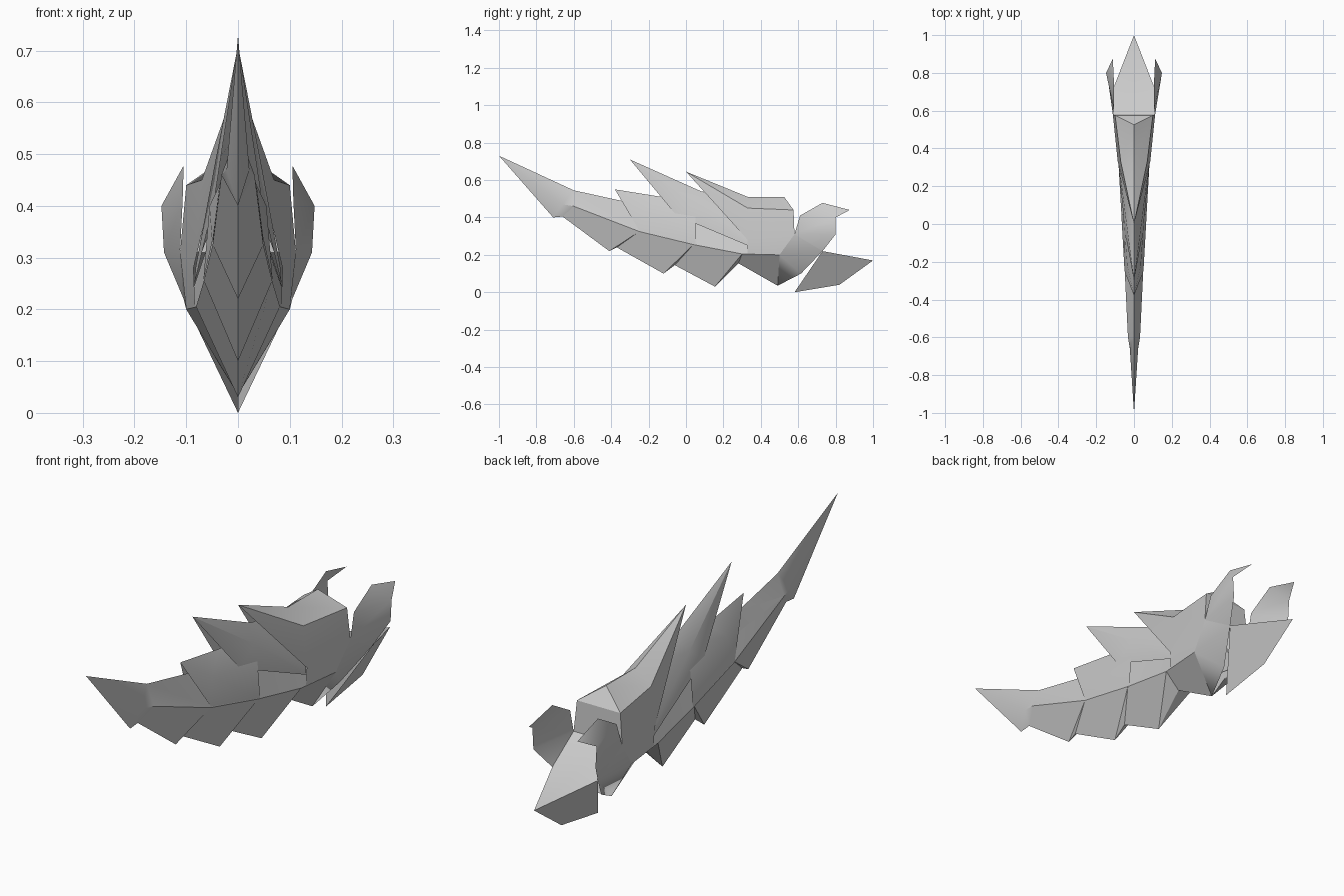
import bpy, bmesh, math

if "Cube" in bpy.data.objects:
    bpy.data.objects.remove(bpy.data.objects["Cube"])


def build(name, faces):
    """Mesh from right-hand faces plus their mirror image across x = 0."""
    bm = bmesh.new()
    for f in faces:
        for side in (1, -1):
            pts = []
            for x, y, z in f:
                p = (x * side, y, z)
                if p not in pts:
                    pts.append(p)
            if len(pts) > 2:
                bm.faces.new([bm.verts.new(p) for p in pts[::side]])
    bmesh.ops.remove_doubles(bm, verts=bm.verts, dist=0.0005)
    bmesh.ops.recalc_face_normals(bm, faces=bm.faces)
    me = bpy.data.meshes.new(name)
    bm.to_mesh(me)
    bm.free()
    me.shade_smooth()
    me.set_sharp_from_angle(angle=math.radians(28))
    ob = bpy.data.objects.new(name, me)
    bpy.context.collection.objects.link(ob)
    return ob


def loft(*rows):
    """Quads between successive rows of points."""
    return [(a[i], a[i + 1], b[i + 1], b[i])
            for a, b in zip(rows, rows[1:]) for i in range(len(a) - 1)]


# shared side ridge, tail to chest
ridge = [(.032, -.60, .46), (.049, -.25, .325), (.066, .04, .255),
         (.081, .30, .205), (.10, .50, .20)]

# inner core: ridge closed over by a low roof
roof = [(0, -.60, .54), (0, -.25, .47), (0, .04, .46), (0, .30, .48), (0, .50, .50)]
build("core_body", loft(roof, ridge))

# tail blade
tip = (0, -1.0, .73)
top, mid, low = (0, -.60, .545), ridge[0], (0, -.71, .40)
build("tail_blade", [
    (tip, top, (.022, -.66, .47)), (tip, (.022, -.66, .47), low),
    (top, mid, (.022, -.66, .47)), ((.022, -.66, .47), mid, (0, -.66, .405), low),
    (top, (0, -.35, .49), (.049, -.25, .33), mid)])

# keel scales: points along the underside
keels = [((0, -.66, .405), (0, -.41, .22)), ((0, -.37, .24), (0, -.12, .10)),
         ((0, -.06, .145), (0, .155, .03)), ((0, .28, .155), (0, .49, .035))]
for i, (start, point) in enumerate(keels):
    a, b = ridge[i], ridge[i + 1]
    faces = loft([a, b], [start, point])
    if i < 3:
        faces.append((b, point, keels[i + 1][0]))
    build(f"keel_scale_{i + 1}", faces)

# back spikes: centred pointed shells that widen forward
spikes = {
    "rear_spike": ((0, -.38, .55),
                   [(0, -.13, .51), (.036, -.22, .44), (.05, -.25, .33)],
                   [(0, .10, .50), (.055, .05, .40), (.067, .05, .255)]),
    "middle_spike": ((0, -.30, .71),
                     [(0, .08, .54), (.045, .04, .48), (.046, -.05, .41), ],
                     [(0, .33, .49), (.082, .33, .28), (.084, .33, .25)]),
}
for name, (t, r1, r2) in spikes.items():
    build(name, loft([t] * 3, r1, r2))

# hood with pointed back and sloping front
hood_tip = (0, 0, .645)
h1 = [(0, .33, .51), (.07, .33, .45), (.086, .33, .28), (.083, .33, .205)]
h2 = [(0, .525, .51), (.10, .575, .44), (.112, .58, .31), ridge[4]]
build("hood", loft([hood_tip] * 3, h1[:3]) + loft(h1, h2))

# front wall, sloping snout deck and snout keel
corner, nose = (.105, .73, .22), (0, 1.0, .17)
build("snout", [
    (h2[0], h2[1], (0, .575, .44)),
    ((0, .575, .44), h2[1], h2[2], (0, .58, .31)),
    ((0, .58, .31), h2[2], corner, (0, .73, .22)),
    ((0, .73, .22), corner, nose),
    (nose, corner, (0, .58, 0), (0, .82, .04))])

# neck between last keel scale and snout
build("neck", [(ridge[4], h2[2], corner),
               (ridge[4], corner, (.04, .615, .10), (0, .49, .035))])

# side fins flaring past the hood
fold = [h2[2], (.143, .80, .31), (.148, .80, .40)]
build("side_fin", [
    (h2[2], fold[1], corner),
    (h2[2], (.107, .61, .41), fold[2], fold[1]),
    ((.107, .61, .41), (.105, .73, .478), fold[2]),
    ((.105, .73, .478), (.112, .875, .44), fold[2])])
